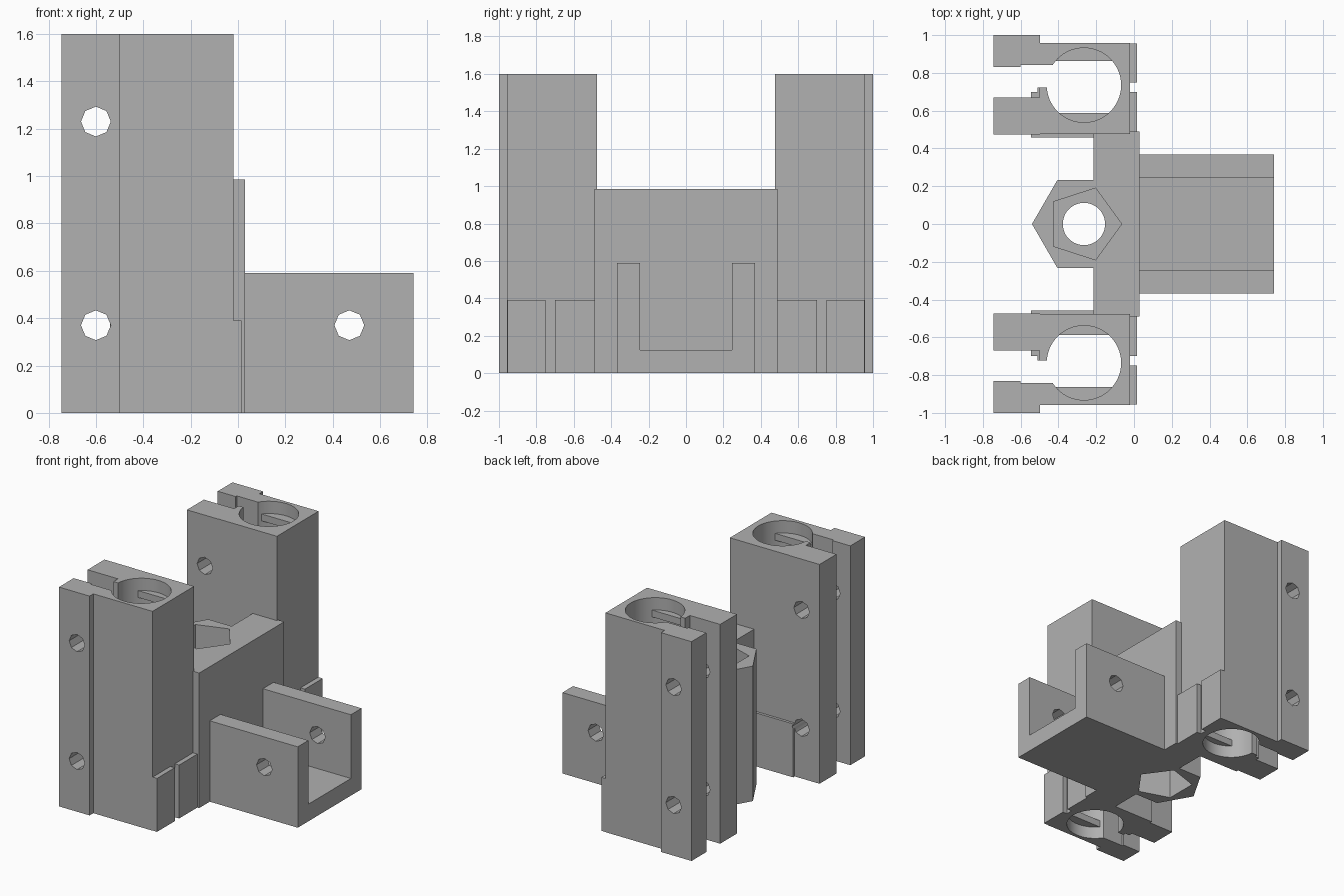
import bpy, bmesh, math
from mathutils import Matrix

if "Cube" in bpy.data.objects:
    bpy.data.objects.remove(bpy.data.objects["Cube"], do_unlink=True)

grey = bpy.data.materials.new("plain grey")
grey.use_nodes = True
grey.diffuse_color = (0.44, 0.44, 0.44, 1)
grey.node_tree.nodes["Principled BSDF"].inputs["Base Color"].default_value = (0.44, 0.44, 0.44, 1)


def finish(name, bm):
    mesh = bpy.data.meshes.new(name)
    bm.to_mesh(mesh)
    bm.free()
    mesh.materials.append(grey)
    ob = bpy.data.objects.new(name, mesh)
    bpy.context.collection.objects.link(ob)
    return ob


def box(name, x, y, z):
    """Box from (low, high) pairs."""
    bm = bmesh.new()
    bmesh.ops.create_cube(bm, size=1)
    for v in bm.verts:
        v.co = [(p[0] + p[1]) / 2 + c * (p[1] - p[0]) for p, c in zip((x, y, z), v.co)]
    return finish(name, bm)


def prism(name, sides, radius, centre, length, along_y=False, turn=0.0):
    """Regular prism with its first corner on +x, along z or y."""
    bm = bmesh.new()
    bmesh.ops.create_cone(bm, cap_ends=True, segments=sides, radius1=radius,
                          radius2=radius, depth=length)
    first = max(bm.verts, key=lambda v: v.co.x).co
    spin = Matrix.Rotation(turn - math.atan2(first.y, first.x), 4, 'Z')
    tilt = Matrix.Rotation(math.pi / 2, 4, 'X') if along_y else Matrix()
    bmesh.ops.transform(bm, matrix=Matrix.Translation(centre) @ tilt @ spin, verts=bm.verts)
    return finish(name, bm)


def combine(target, others, operation):
    """Apply each boolean in turn and drop the helper solids."""
    bpy.context.view_layer.objects.active = target
    for other in others:
        mod = target.modifiers.new("solid", 'BOOLEAN')
        mod.operation, mod.solver, mod.object = operation, 'EXACT', other
        bpy.ops.object.modifier_apply(modifier=mod.name)
        bpy.data.objects.remove(other, do_unlink=True)
    return target


HEIGHT, BASE = 1.6, 0.39
BORE_X, BORE_Y = -0.265, 0.735


def clamp_tower(side, name):
    def block(part, x, y, z):
        return box(part, x, sorted((side * y[0], side * y[1])), z)

    # tower, wider foot and the two clamping ears
    tower = block(name, (-0.5, -0.02), (0.477, 0.957), (0, HEIGHT))
    combine(tower, [
        block("foot", (-0.545, 0.015), (0.457, 0.955), (0, BASE)),
        block("outer_ear", (-0.745, -0.498), (0.83, 1.0), (0, HEIGHT)),
        block("inner_ear", (-0.745, -0.498), (0.475, 0.67), (0, HEIGHT)),
    ], 'UNION')

    # bearing bore, leaving thin end stops near the top and bottom
    bore = prism("bore", 64, 0.197, (BORE_X, side * BORE_Y, 0.8), 1.8)
    stops = [block("stop", (-0.6, 0.1), y, z)
             for y in ((0.4, 0.587), (0.863, 1.1))
             for z in ((0.09, 0.14), (1.46, 1.51))]
    combine(bore, stops, 'DIFFERENCE')

    combine(tower, [
        bore,
        block("mouth", (-0.6, -0.4), (0.723, 0.843), (-0.1, 1.7)),
        block("ear_gap", (-0.8, -0.51), (0.70, 0.83), (-0.1, 1.7)),
        block("foot_slit", (-0.02, 0.1), (0.70, 0.75), (-0.1, BASE + 0.1)),
        prism("lower_bolt", 8, 0.063, (-0.6, side * 0.74, 0.37), 0.8, True),
        prism("upper_bolt", 8, 0.063, (-0.6, side * 0.74, 1.23), 0.8, True),
    ], 'DIFFERENCE')
    return tower


towers = [clamp_tower(1, "rear_tower"), clamp_tower(-1, "front_tower")]

# cross bar with the hexagonal nut housing
body = box("carriage_body", (-0.215, 0.03), (-0.49, 0.49), (0, 0.985))
combine(body, [prism("nut_housing", 6, 0.27, (-0.27, 0, 0.4925), 0.985)], 'UNION')

# U-shaped bracket
bracket = box("bracket", (0.02, 0.74), (-0.368, 0.368), (0, 0.59))
combine(bracket, [
    box("channel", (0.03, 0.9), (-0.245, 0.245), (0.125, 0.8)),
    prism("bracket_bolt", 8, 0.063, (0.47, 0, 0.37), 1, True),
], 'DIFFERENCE')
combine(body, [bracket] + towers, 'UNION')

# screw hole with five-sided pockets at both ends
combine(body, [
    prism("screw_hole", 48, 0.112, (BORE_X, 0, 0.5), 1.4),
    prism("top_pocket", 5, 0.2, (BORE_X, 0, 0.985), 0.6),
    prism("bottom_pocket", 5, 0.2, (BORE_X, 0, 0), 0.6),
], 'DIFFERENCE')

bpy.ops.object.select_all(action='DESELECT')
body.select_set(True)
bpy.context.view_layer.objects.active = body
bpy.ops.object.shade_smooth_by_angle(angle=math.radians(25))
